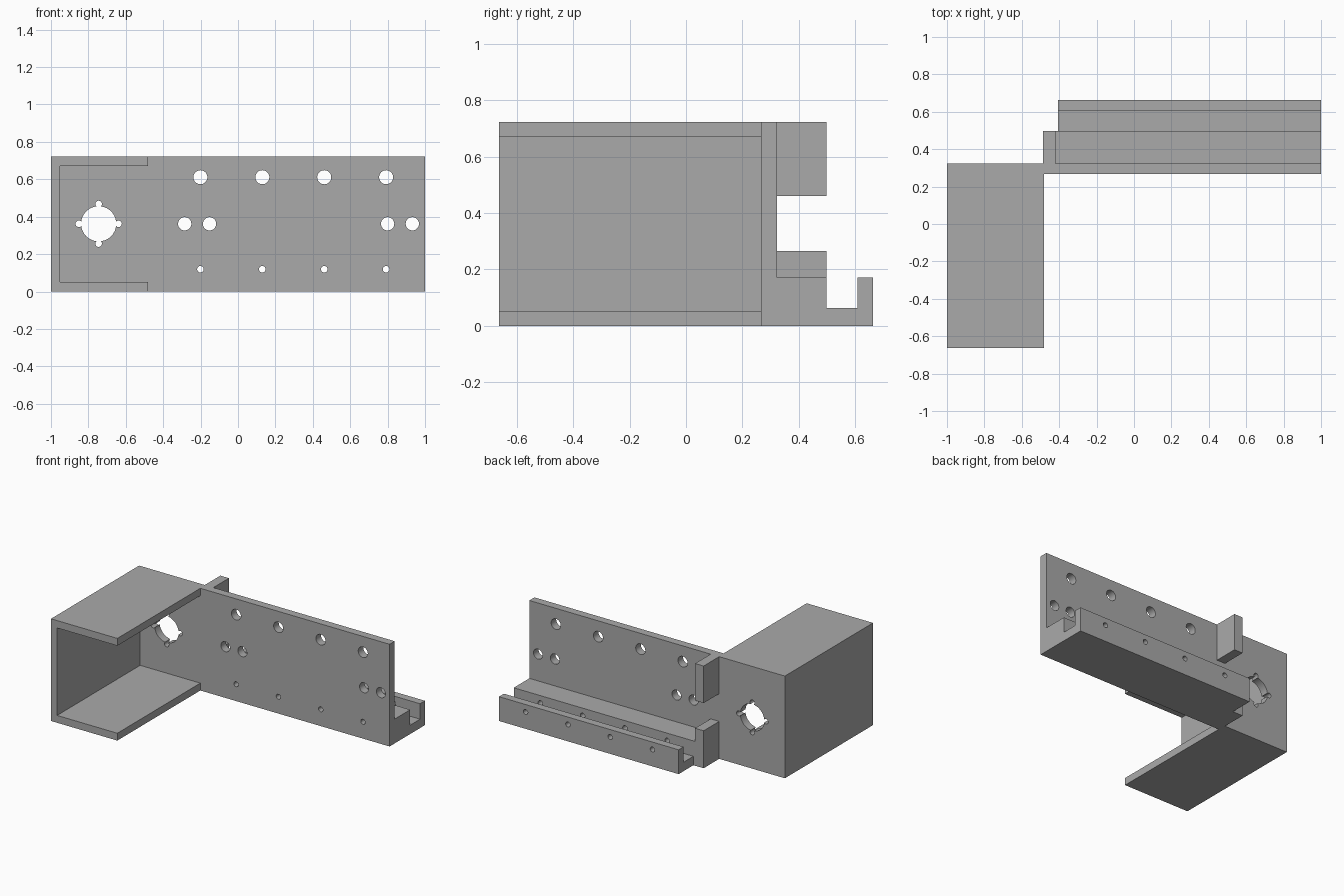
import bpy
import bmesh
from math import radians
from mathutils import Matrix, Vector

default = bpy.data.objects.get("Cube")
if default:
    bpy.data.objects.remove(default, do_unlink=True)

# Main dimensions
TOP = 0.723
FRONT, BACK = -0.662, 0.662
PLATE_Y0, PLATE_Y1 = 0.266, 0.323
STEP_Y = 0.497
WALL = 0.052
CHANNEL_X = -0.481

metal = bpy.data.materials.new("plain grey")
metal.use_nodes = True
GREY = (0.4, 0.4, 0.4, 1)
metal.diffuse_color = GREY
metal.node_tree.nodes["Principled BSDF"].inputs["Base Color"].default_value = GREY


def finish(name, bm):
    mesh = bpy.data.meshes.new(name)
    bmesh.ops.recalc_face_normals(bm, faces=bm.faces[:])
    bm.to_mesh(mesh)
    bm.free()
    mesh.materials.append(metal)
    obj = bpy.data.objects.new(name, mesh)
    bpy.context.collection.objects.link(obj)
    return obj


def extrude_x(name, profile, x0, x1):
    """Solid made by sweeping a (y, z) outline along x."""
    bm = bmesh.new()
    face = bm.faces.new([bm.verts.new((x0, y, z)) for y, z in profile])
    swept = bmesh.ops.extrude_face_region(bm, geom=[face])
    verts = [v for v in swept["geom"] if isinstance(v, bmesh.types.BMVert)]
    bmesh.ops.translate(bm, verts=verts, vec=Vector((x1 - x0, 0, 0)))
    return finish(name, bm)


def box(name, x0, x1, y0, y1, z0, z1):
    return extrude_x(name, [(y0, z0), (y1, z0), (y1, z1), (y0, z1)], x0, x1)


def drill(name, x, z, radius):
    """Cutter running front to back through plate and rail."""
    bm = bmesh.new()
    place = Matrix.Translation((x, 0.45, z)) @ Matrix.Rotation(radians(90), 4, "X")
    bmesh.ops.create_cone(bm, cap_ends=True, segments=40, radius1=radius,
                          radius2=radius, depth=0.6, matrix=place)
    return finish(name, bm)


# Mounting plate, which the other parts merge into
bracket = box("bracket", -1, 1, PLATE_Y0, PLATE_Y1, 0, TOP)

# Open-sided channel housing in front of the plate
parts = [
    box("channel_wall", -1, -1 + WALL - 0.004, FRONT, PLATE_Y1, 0, TOP),
    box("channel_floor", -1, CHANNEL_X, FRONT, PLATE_Y1, 0, WALL),
    box("channel_roof", -1, CHANNEL_X, FRONT, PLATE_Y1, TOP - WALL, TOP),
]

# Stop blocks on the back of the plate
for name, z0, z1 in (("lower_stop", 0, 0.265), ("upper_stop", 0.461, TOP)):
    parts.append(box(name, -0.486, -0.419, PLATE_Y0, STEP_Y, z0, z1))

# Rail with a groove and outer lip
parts.append(box("rail_step", -0.45, 1, PLATE_Y0, STEP_Y, 0, 0.172))
parts.append(extrude_x("rail_groove", [
    (PLATE_Y0, 0), (BACK, 0), (BACK, 0.172), (0.607, 0.172),
    (0.607, 0.063), (STEP_Y, 0.063), (STEP_Y, 0.172), (PLATE_Y0, 0.172)],
    -0.406, 1))

# Motor hole with four screw holes around it
HUB_X, HUB_Z, RING = -0.745, 0.362, 0.106
cutters = [drill("hub_hole", HUB_X, HUB_Z, 0.094)]
for dx, dz in ((1, 0), (-1, 0), (0, 1), (0, -1)):
    cutters.append(drill("hub_screw", HUB_X + dx * RING, HUB_Z + dz * RING, 0.0175))

# Upper row, rail row and the paired middle holes
for i in range(4):
    x = -0.201 + i * 0.331
    cutters.append(drill("upper_hole", x, 0.611, 0.0375))
    cutters.append(drill("rail_hole", x, 0.119, 0.0175))
for x in (-0.285, -0.152, 0.8, 0.932):
    cutters.append(drill("middle_hole", x, HUB_Z, 0.0355))

# Merge the parts, cut the holes, and keep the single solid
for operation, helpers in (("UNION", parts), ("DIFFERENCE", cutters)):
    for helper in helpers:
        helper.hide_render = True
        mod = bracket.modifiers.new(helper.name, "BOOLEAN")
        mod.operation = operation
        mod.solver = "EXACT"
        mod.object = helper
bpy.context.view_layer.update()
graph = bpy.context.evaluated_depsgraph_get()
solid = bpy.data.meshes.new_from_object(bracket.evaluated_get(graph))
bracket.modifiers.clear()
bracket.data = solid
solid.materials.clear()
solid.materials.append(metal)
for helper in parts + cutters:
    bpy.data.objects.remove(helper, do_unlink=True)

bpy.ops.object.select_all(action="DESELECT")
bracket.select_set(True)
bpy.context.view_layer.objects.active = bracket
bpy.ops.object.shade_smooth_by_angle(angle=radians(30))
